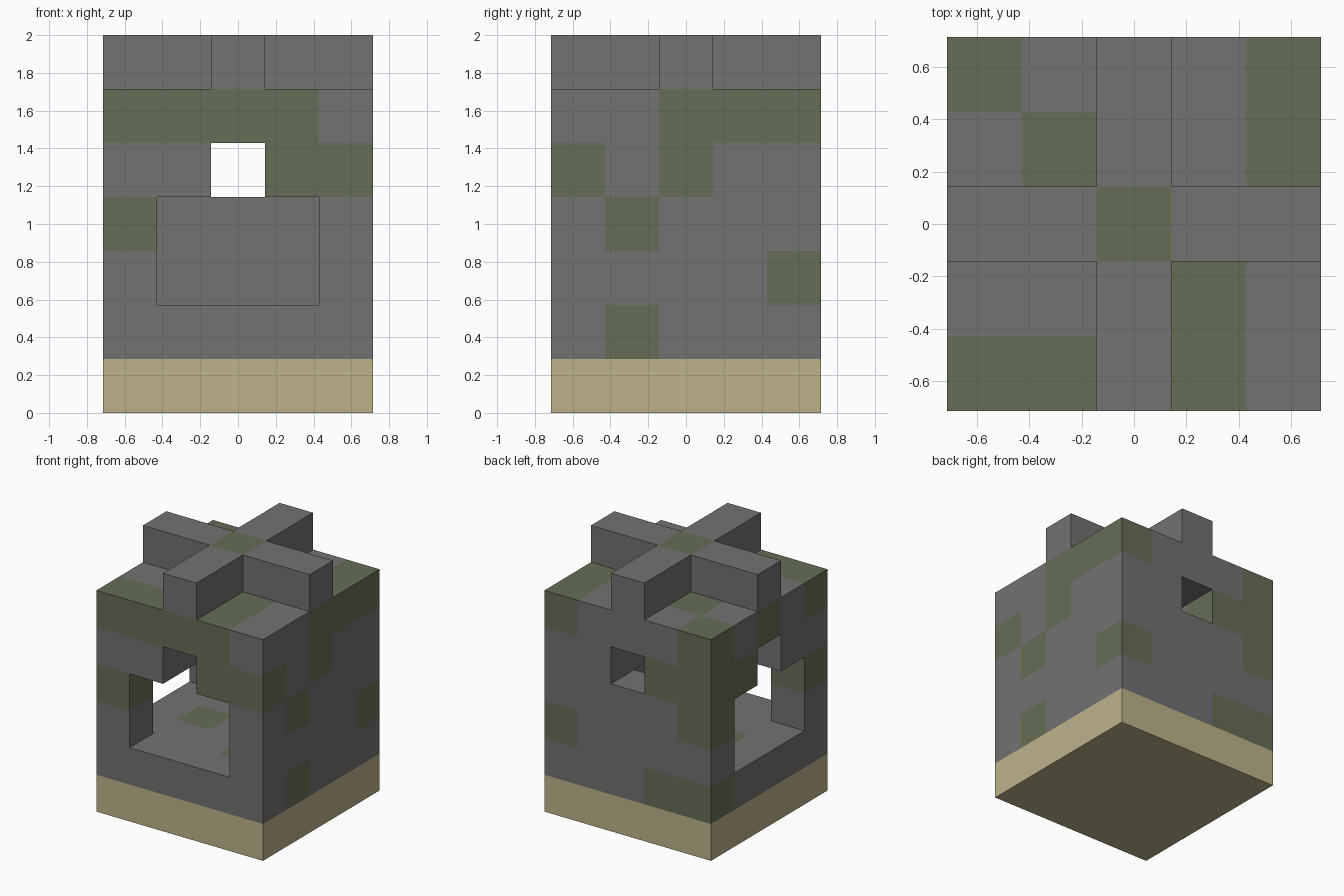
import bpy
import bmesh
from mathutils import Vector

if "Cube" in bpy.data.objects:
    bpy.data.objects.remove(bpy.data.objects["Cube"], do_unlink=True)

CELL = 2 / 7


def material(name, rgb):
    mat = bpy.data.materials.new(name)
    mat.use_nodes = True
    mat.diffuse_color = (*rgb, 1)
    bsdf = mat.node_tree.nodes["Principled BSDF"]
    bsdf.inputs["Base Color"].default_value = (*rgb, 1)
    bsdf.inputs["Roughness"].default_value = 1
    return mat


MATERIALS = {
    "s": material("sand", (0.51, 0.45, 0.26)),
    "#": material("grey_stone", (0.168, 0.168, 0.168)),
    "m": material("mossy_stone", (0.130, 0.153, 0.093)),
}
KEYS = list(MATERIALS)

# Floor plans of each course from the ground up; rows run back to front
PARTS = [
    ("sand_base", ["sssss sssss sssss sssss sssss"]),
    ("stone_floor", ["mm### ##### #m### ###mm #####"]),
    ("walls", ["####m ....# ....# ....# #...#",
               "m#### ....# ....# ....m m...#"]),
    ("window_course", ["mm.## m#.## ....m ##.## ##.mm"]),
    ("roof_slab", ["m###m #m##m m###m ###m# mmmm#"]),
    ("roof_cross", ["..#.. ..#.. ##m## ..#.. ..#.."]),
]

# Gather every block, keyed by its grid position
blocks = {}
level = 0
for part, courses in PARTS:
    for plan in courses:
        for row, line in enumerate(reversed(plan.split())):
            for column, kind in enumerate(line):
                if kind != ".":
                    blocks[column, row, level] = (part, kind)
        level += 1


def corner(p):
    return Vector((p[0] - 2.5, p[1] - 2.5, p[2])) * CELL


def add_exposed_faces(bm, pos, kind):
    """Add only the block sides that touch open air."""
    for axis in range(3):
        u, v = (axis + 1) % 3, (axis + 2) % 3
        for side in (0, 1):
            neighbour = list(pos)
            neighbour[axis] += 2 * side - 1
            if tuple(neighbour) in blocks:
                continue
            loop = [(0, 0), (1, 0), (1, 1), (0, 1)]
            if not side:
                loop.reverse()
            verts = []
            for du, dv in loop:
                p = list(pos)
                p[axis] += side
                p[u] += du
                p[v] += dv
                verts.append(bm.verts.new(corner(p)))
            bm.faces.new(verts).material_index = KEYS.index(kind)


# Build one object for each part
for part, _ in PARTS:
    bm = bmesh.new()
    for pos, (owner, kind) in blocks.items():
        if owner == part:
            add_exposed_faces(bm, pos, kind)
    bmesh.ops.remove_doubles(bm, verts=bm.verts, dist=CELL / 100)
    mesh = bpy.data.meshes.new(part)
    bm.to_mesh(mesh)
    bm.free()
    for key in KEYS:
        mesh.materials.append(MATERIALS[key])
    bpy.context.collection.objects.link(bpy.data.objects.new(part, mesh))
